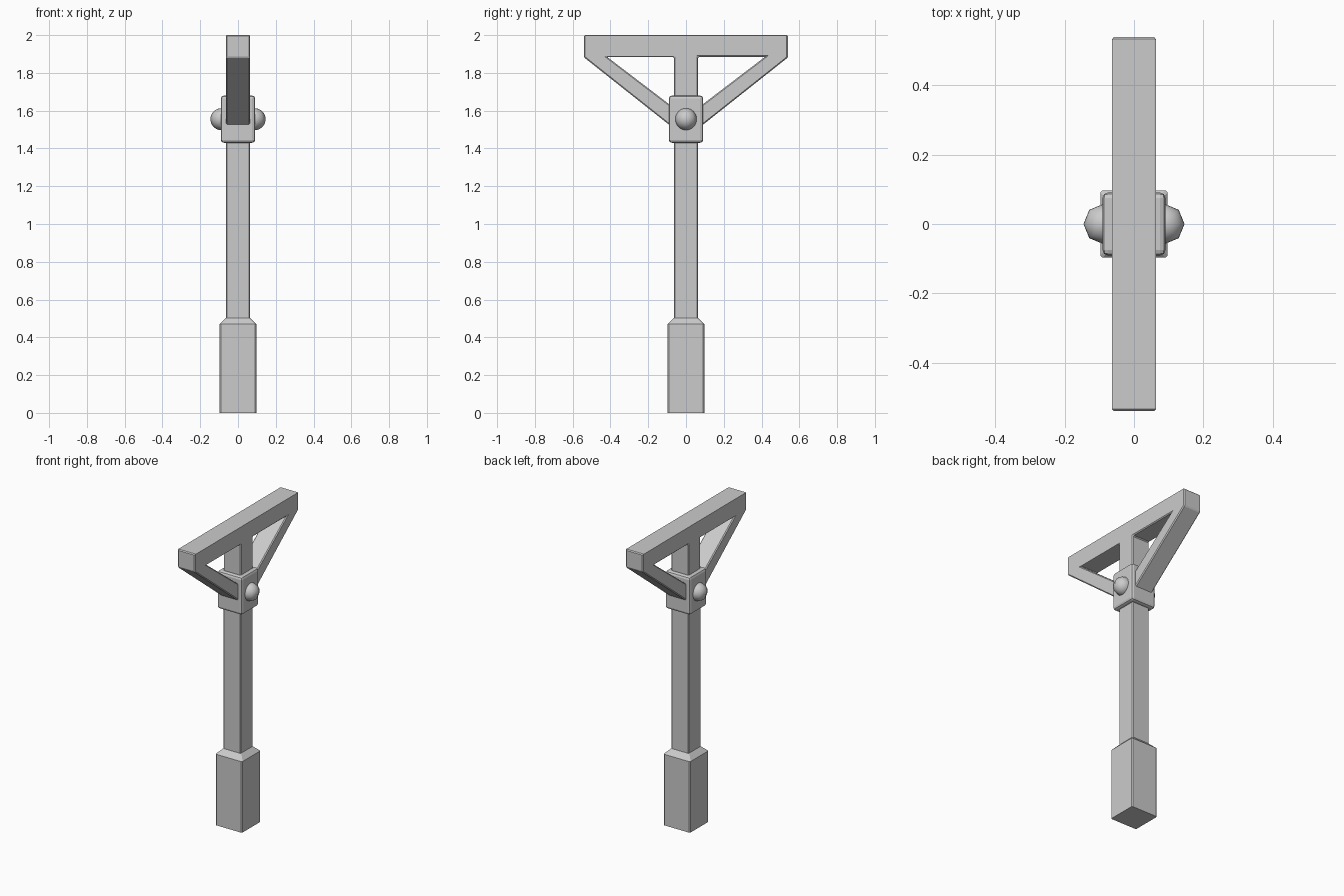
import bpy
import bmesh
from math import radians
from mathutils import Vector, Matrix

old = bpy.data.objects.get("Cube")
if old:
    bpy.data.objects.remove(old, do_unlink=True)

GREY = (0.6, 0.6, 0.6, 1)
grey = bpy.data.materials.new("plain grey")
grey.use_nodes = True
grey.diffuse_color = GREY
grey.node_tree.nodes["Principled BSDF"].inputs["Base Color"].default_value = GREY

HALF = 0.064      # half thickness of post and frame


def finish(name, bm, bevel=0.0, segments=1):
    bmesh.ops.recalc_face_normals(bm, faces=bm.faces)
    mesh = bpy.data.meshes.new(name)
    bm.to_mesh(mesh)
    bm.free()
    mesh.materials.append(grey)
    obj = bpy.data.objects.new(name, mesh)
    bpy.context.collection.objects.link(obj)
    if bevel:
        mod = obj.modifiers.new("edge_bevel", "BEVEL")
        mod.width = bevel
        mod.segments = segments
        mod.limit_method = "ANGLE"
        mod.angle_limit = radians(30)
    return obj


# Post, top beam and diagonal braces: one outline with two triangular openings
right_side = [(0.54, 2), (0.54, 1.882), (HALF, 1.505), (HALF, 0.49)]
outline = right_side + [(-y, z) for y, z in reversed(right_side)]
opening = [(HALF, 1.885), (0.418, 1.885), (HALF, 1.615)]
loops = [outline, opening, [(-y, z) for y, z in opening]]

bm = bmesh.new()
for loop in loops:
    verts = [bm.verts.new((-HALF, y, z)) for y, z in loop]
    for a, b in zip(verts, verts[1:] + verts[:1]):
        bm.edges.new((a, b))
bmesh.ops.triangle_fill(bm, edges=bm.edges[:], use_beauty=True)
bmesh.ops.dissolve_limit(bm, angle_limit=radians(1), verts=bm.verts[:], edges=bm.edges[:])
side = bmesh.ops.extrude_face_region(bm, geom=bm.faces[:])
moved = [g for g in side["geom"] if isinstance(g, bmesh.types.BMVert)]
bmesh.ops.translate(bm, verts=moved, vec=(2 * HALF, 0, 0))
finish("post_and_braced_beam", bm, 0.006)

# Foot block with a sloped shoulder
bm = bmesh.new()
rings = []
for half, z in [(0.097, 0), (0.097, 0.47), (HALF, 0.503)]:
    rings.append([bm.verts.new((half * sx, half * sy, z))
                  for sx, sy in [(-1, -1), (1, -1), (1, 1), (-1, 1)]])
for low, high in zip(rings, rings[1:]):
    for i in range(4):
        j = (i + 1) % 4
        bm.faces.new((low[i], low[j], high[j], high[i]))
bm.faces.new(rings[0])
bm.faces.new(rings[-1])
# Only the upright corners are softened
corners = [e for e in bm.edges
           if abs(e.verts[0].co.z - e.verts[1].co.z) > 0.01]
bmesh.ops.bevel(bm, geom=corners, offset=0.006, segments=1, affect="EDGES")
finish("foot_block", bm)

# Collar where the braces meet the post
bm = bmesh.new()
bmesh.ops.create_cube(bm, size=1, matrix=Matrix.Translation((0, 0, 1.555))
                      @ Matrix.Diagonal((0.182, 0.182, 0.25, 1)))
finish("collar", bm, 0.016, 2)

# Bolt head on each side of the collar
for name, sign in (("left_bolt", 1), ("right_bolt", -1)):
    bm = bmesh.new()
    bmesh.ops.create_uvsphere(bm, u_segments=8, v_segments=16, radius=0.058,
                              matrix=Matrix.Translation((sign * 0.088, 0, 1.555)))
    for face in bm.faces:
        face.smooth = True
    finish(name, bm)
